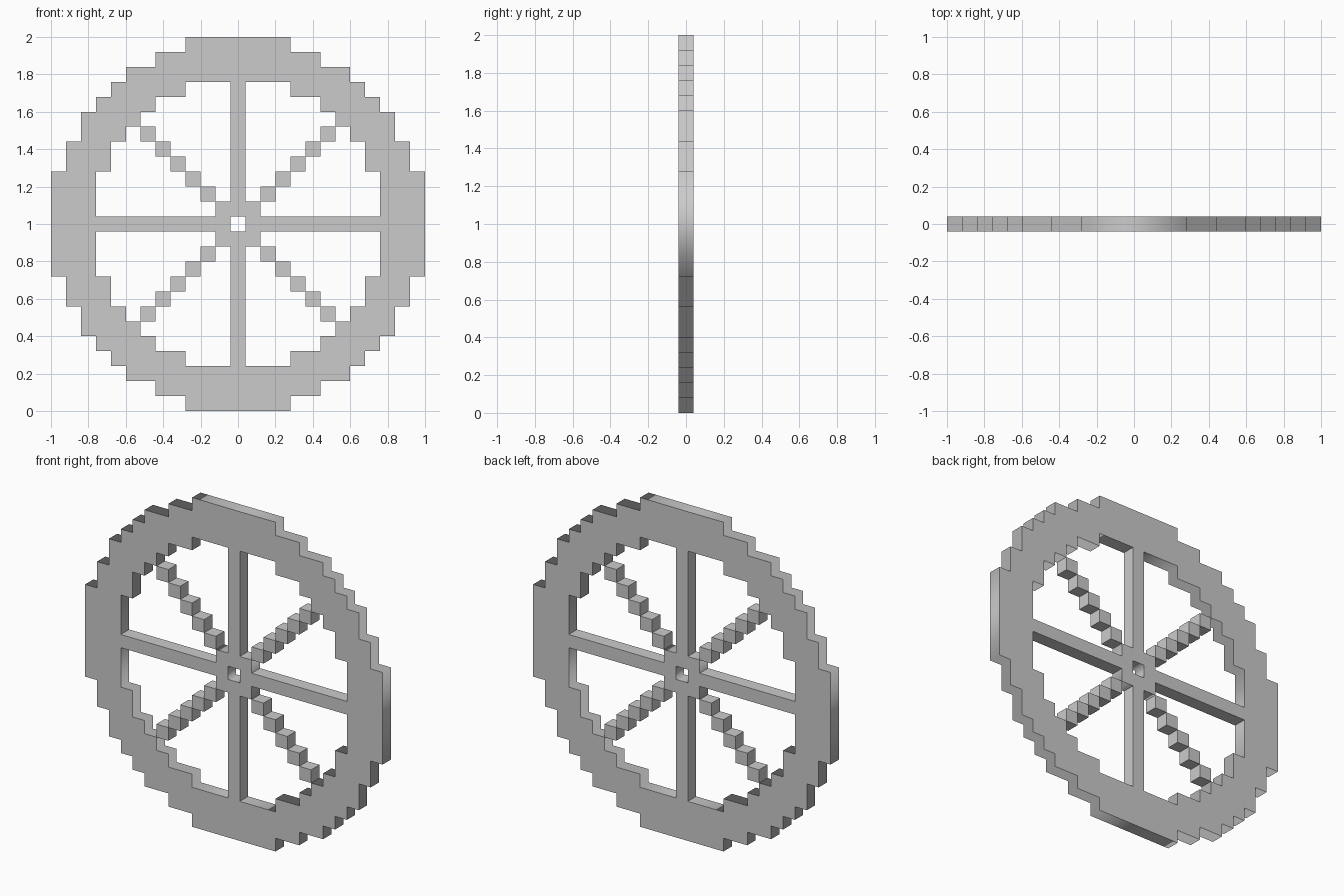
import bpy
import bmesh
from math import pi
from mathutils import Matrix, Vector

if "Cube" in bpy.data.objects:
    bpy.data.objects.remove(bpy.data.objects["Cube"])

C = 0.08                      # size of one block
MID = Vector((0, 0, 1))       # wheel centre


def stepped_loop(steps):
    """Closed stair outline from the (half width, half height) of each step in one quadrant."""
    q = []
    for n, (x, z) in enumerate(steps):
        q.append((x, z))
        if n + 1 < len(steps):
            q.append((x, steps[n + 1][1]))
    right = q + [(x, -z) for x, z in reversed(q)]
    return right + [(-x, z) for x, z in reversed(right)]


def plate(name, loops):
    """Flat plate with a hole, filled and extruded from outlines."""
    cu = bpy.data.curves.new(name, 'CURVE')
    cu.dimensions = '2D'
    cu.fill_mode = 'BOTH'
    cu.extrude = C / 2
    for loop in loops:
        sp = cu.splines.new('POLY')
        sp.points.add(len(loop) - 1)
        for p, (x, z) in zip(sp.points, loop):
            p.co = (x * C, z * C, 0, 1)
        sp.use_cyclic_u = True
    ob = bpy.data.objects.new(name, cu)
    bpy.context.collection.objects.link(ob)
    ob.location = MID
    ob.rotation_euler = (pi / 2, 0, 0)
    bpy.ops.object.select_all(action='DESELECT')
    ob.select_set(True)
    bpy.context.view_layer.objects.active = ob
    bpy.ops.object.convert(target='MESH')


def blocks(name, boxes):
    """One object made of boxes given as (x, z, width, height) in blocks."""
    bm = bmesh.new()
    for x, z, w, h in boxes:
        m = Matrix.Translation((x * C, 0, z * C)) @ Matrix.Diagonal((w * C, C, h * C, 1))
        bmesh.ops.create_cube(bm, size=1, matrix=m)
    me = bpy.data.meshes.new(name)
    bm.to_mesh(me)
    bm.free()
    ob = bpy.data.objects.new(name, me)
    ob.location = MID
    bpy.context.collection.objects.link(ob)


# Stepped rim
outer = [(3.5, 12.5), (5.5, 11.5), (7.5, 10.5), (8.5, 9.5),
         (9.5, 8.5), (10.5, 7.5), (11.5, 5.5), (12.5, 3.5)]
inner = [(3.5, 9.5), (5.5, 8.5), (6.5, 7.5), (7.5, 6.5), (8.5, 5.5), (9.5, 3.5)]
plate("rim", [stepped_loop(outer), stepped_loop(inner)])

# Square hub with axle hole
plate("hub", [stepped_loop([(1.5, 1.5)]), stepped_loop([(0.5, 0.5)])])

# Straight spokes
for s, side in ((1, "positive"), (-1, "negative")):
    blocks("horizontal_spoke_" + side, [(s * 5.5, 0, 8, 1)])
    blocks("vertical_spoke_" + side, [(0, s * 5.5, 1, 8)])

# Diagonal spokes of corner-to-corner cubes
for sx, nx in ((1, "right"), (-1, "left")):
    for sz, nz in ((1, "upper"), (-1, "lower")):
        blocks(f"diagonal_spoke_{nz}_{nx}",
               [(sx * k, sz * k, 1, 1) for k in range(2, 7)])
